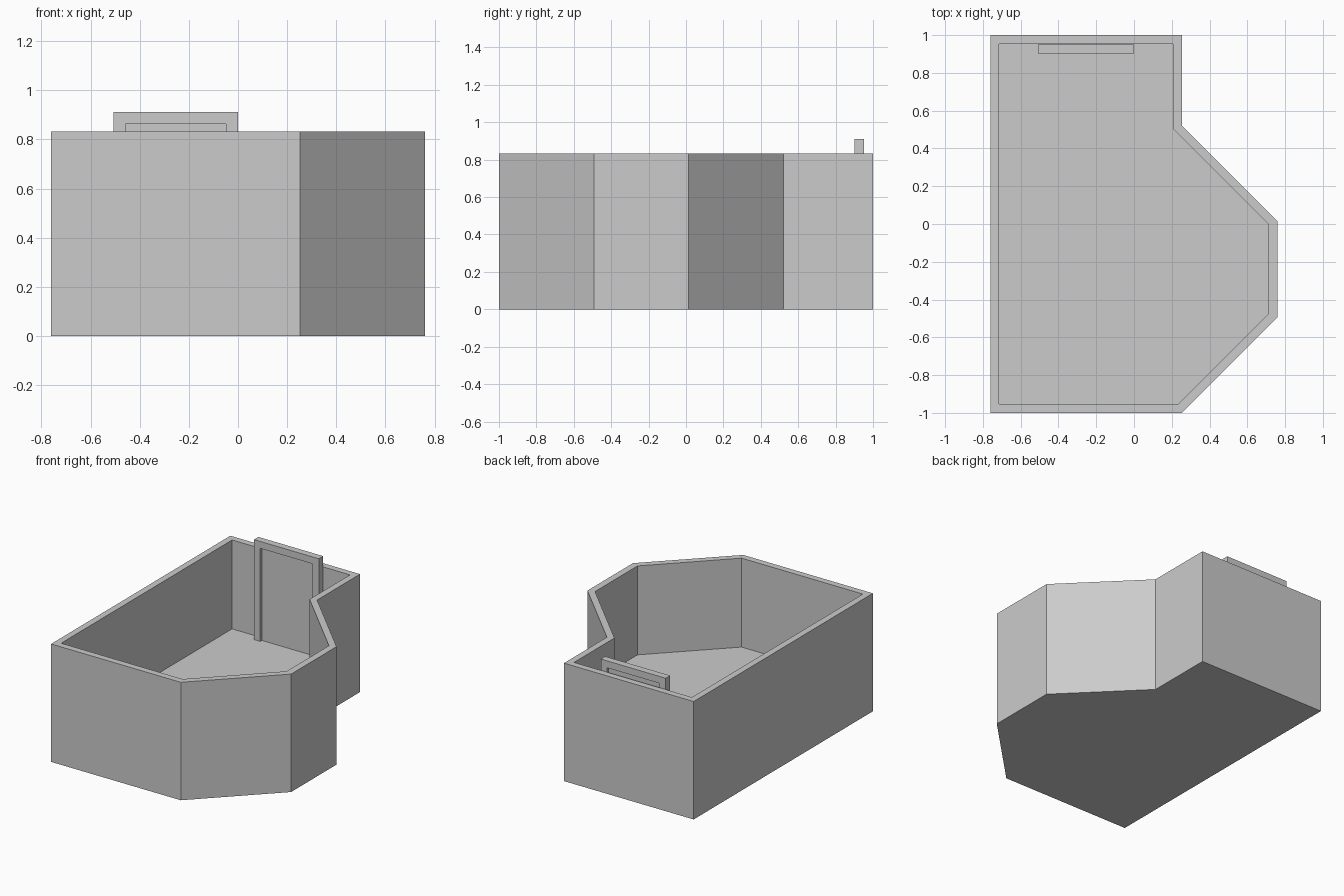
import bpy, bmesh

if "Cube" in bpy.data.objects:
    bpy.data.objects.remove(bpy.data.objects["Cube"])

FLOOR, TOP = 0.205, 0.833


def mesh_object(name, bm):
    bmesh.ops.recalc_face_normals(bm, faces=bm.faces)
    me = bpy.data.meshes.new(name)
    bm.to_mesh(me)
    bm.free()
    ob = bpy.data.objects.new(name, me)
    bpy.context.collection.objects.link(ob)
    return ob


def box(name, x0, x1, y0, y1, z0, z1):
    bm = bmesh.new()
    bmesh.ops.create_cube(bm, size=1)
    for v in bm.verts:
        v.co.x = x1 if v.co.x > 0 else x0
        v.co.y = y1 if v.co.y > 0 else y0
        v.co.z = z1 if v.co.z > 0 else z0
    return mesh_object(name, bm)


# Room shell: bottom, outer walls, rim, inner walls and raised floor
outer = [(-0.76, -1), (0.253, -1), (0.76, -0.493), (0.76, 0.014),
         (0.253, 0.521), (0.253, 1), (-0.76, 1)]
inner = [(-0.714, -0.954), (0.234, -0.954), (0.712, -0.475), (0.712, -0.002),
         (0.207, 0.503), (0.207, 0.954), (-0.714, 0.954)]
bm = bmesh.new()
loops = [[bm.verts.new((x, y, z)) for x, y in profile]
         for profile, z in ((outer, 0), (outer, TOP), (inner, TOP), (inner, FLOOR))]
for a, b in zip(loops, loops[1:]):
    for i in range(len(a)):
        j = (i + 1) % len(a)
        bm.faces.new((a[i], a[j], b[j], b[i]))
bm.faces.new(loops[0])
bm.faces.new(loops[-1])
mesh_object("room_shell", bm)

# Door frame: an upside-down U standing on the floor
bm = bmesh.new()
x0, x1, w, top = -0.507, 0.0, 0.049, 0.911
u_shape = [(x0, FLOOR), (x0, top), (x1, top), (x1, FLOOR),
           (x1 - w, FLOOR), (x1 - w, top - w), (x0 + w, top - w), (x0 + w, FLOOR)]
face = bm.faces.new([bm.verts.new((x, 0.902, z)) for x, z in u_shape])
ext = bmesh.ops.extrude_face_region(bm, geom=[face])
for v in ext["geom"]:
    if isinstance(v, bmesh.types.BMVert):
        v.co.y = 0.951
mesh_object("door_frame", bm)

# Thin door panel recessed inside the frame
box("door_panel", x0 + w, x1 - w, 0.92, 0.935, FLOOR, top - w)
